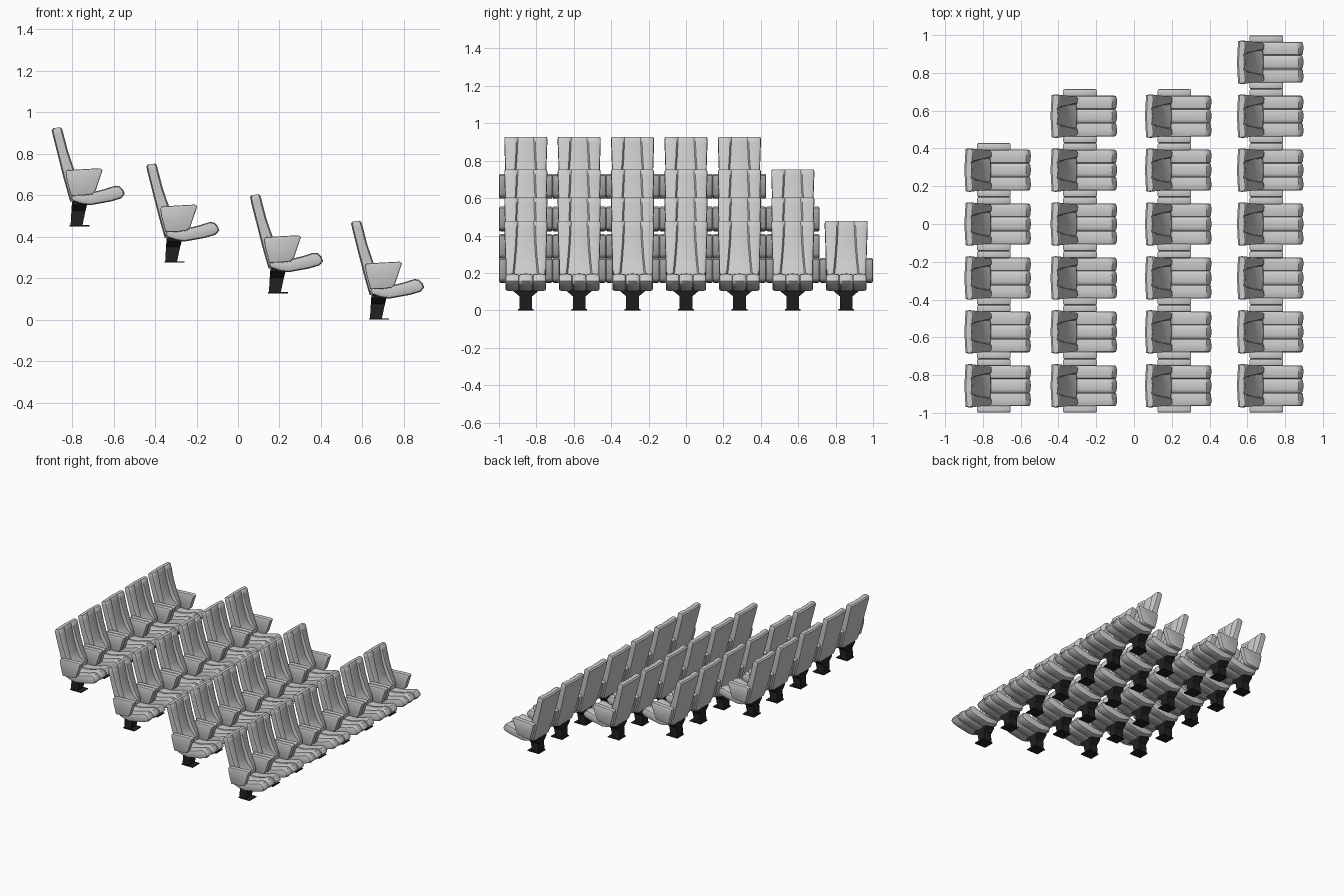
import bpy, bmesh, math
from mathutils import Vector

if "Cube" in bpy.data.objects:
    bpy.data.objects.remove(bpy.data.objects["Cube"])

black = bpy.data.materials.new("black_metal")
black.diffuse_color = (0.015, 0.015, 0.015, 1)
black.use_nodes = True
black.node_tree.nodes["Principled BSDF"].inputs["Base Color"].default_value = black.diffuse_color


def loft(name, rings, mat=None, angle=40):
    """Skin closed rings of equal length, cap both ends, return a mesh."""
    bm = bmesh.new()
    loops = [[bm.verts.new(p) for p in r] for r in rings]
    n = len(loops[0])
    for a, b in zip(loops, loops[1:]):
        for i in range(n):
            j = (i + 1) % n
            bm.faces.new((a[i], a[j], b[j], b[i]))
    bm.faces.new(loops[0])
    bm.faces.new(loops[-1])
    bmesh.ops.recalc_face_normals(bm, faces=bm.faces)
    for f in bm.faces:
        f.smooth = True
    for e in bm.edges:
        if len(e.link_faces) == 2 and e.calc_face_angle(0) > math.radians(angle):
            e.smooth = False
    me = bpy.data.meshes.new(name)
    bm.to_mesh(me)
    bm.free()
    if mat:
        me.materials.append(mat)
    return me


def inset(profile, d):
    """Offset a clockwise (x, z) outline inward by d."""
    out, n = [], len(profile)
    for i in range(n):
        a, p, b = (Vector(profile[k % n]) for k in (i - 1, i, i + 1))
        u, v = (p - a).normalized(), (b - p).normalized()
        nrm = Vector((u.y + v.y, -u.x - v.x)).normalized()
        out.append(p + nrm * d / max(0.6, nrm.dot(Vector((u.y, -u.x)))))
    return out


def slab(name, profile, steps):
    """Sweep a side outline across y with a varying inset."""
    return loft(name, [[(p.x, y, p.y) for p in inset(profile, d)] for y, d in steps])


# seat cushion: three rounded channels running over the front edge
cushion_side = [(0.635, 0.135), (0.65, 0.165), (0.69, 0.163), (0.74, 0.165), (0.80, 0.18),
                (0.85, 0.196), (0.872, 0.194), (0.89, 0.175), (0.897, 0.156), (0.88, 0.135),
                (0.83, 0.12), (0.73, 0.102), (0.69, 0.107), (0.65, 0.12)]
half = [(-0.108, 0.012), (-0.105, 0.005), (-0.092, 0.001), (-0.072, 0), (-0.05, 0.002),
        (-0.04, 0.004), (-0.036, 0.009), (-0.032, 0.004), (-0.018, 0.001)]
cushion = slab("cushion", cushion_side,
               half + [(0, 0)] + [(-y, d) for y, d in reversed(half)])

# armrest side panel
arm_side = [(0.638, 0.147), (0.617, 0.225), (0.612, 0.262), (0.622, 0.271), (0.70, 0.276),
            (0.778, 0.28), (0.79, 0.272), (0.786, 0.258), (0.757, 0.172), (0.742, 0.155),
            (0.70, 0.149)]
arm_steps = [(0.104, 0.007), (0.107, 0.002), (0.113, 0), (0.134, 0), (0.14, 0.002), (0.1425, 0.007)]
arms = [slab("armrest", arm_side, [(s * y, d) for y, d in arm_steps]) for s in (-1, 1)]

# backrest: z, back x, bolster front x, centre front x, half width, centre half width
levels = [(0.12, 0.634, 0.655, 0.655, 0.094, 0.060),
          (0.155, 0.624, 0.685, 0.685, 0.100, 0.062),
          (0.19, 0.614, 0.690, 0.683, 0.104, 0.062),
          (0.23, 0.603, 0.672, 0.645, 0.107, 0.058),
          (0.27, 0.593, 0.655, 0.628, 0.109, 0.054),
          (0.36, 0.570, 0.624, 0.606, 0.112, 0.047),
          (0.44, 0.550, 0.602, 0.592, 0.115, 0.043),
          (0.464, 0.545, 0.596, 0.588, 0.115, 0.042),
          (0.474, 0.553, 0.588, 0.582, 0.112, 0.041)]
back_rings = []
for z, xb, xf, xc, w, c in levels:
    m = (xf + xb) / 2
    side = [(xb + 0.006, w * 0.97), (m, w), (xf - 0.007, w * 0.98), (xf, w * 0.88),
            (xf - 0.003, c + 0.008), (xc - 0.003, c), (xc, c * 0.7)]
    ring = [(xb, 0)] + side + [(xc + 0.002, 0)] + [(x, -y) for x, y in reversed(side)]
    # the upper edge leans with the backrest
    back_rings.append([(x, y, z + (0.1 * (x - xb) if z > 0.43 else 0)) for x, y in ring])
backrest = loft("backrest", back_rings)


def box_rings(levels):
    return [[(a, -h, z), (b, -h, z), (b, h, z), (a, h, z)] for z, a, b, h in levels]


# flared pedestal and floor plate
pedestal = loft("pedestal", box_rings([(0.004, 0.636, 0.693, 0.034), (0.075, 0.640, 0.708, 0.034),
                                       (0.105, 0.642, 0.716, 0.070), (0.135, 0.645, 0.722, 0.070)]),
                black, 20)
plate = loft("floor_plate", box_rings([(0, 0.632, 0.728, 0.042), (0.006, 0.632, 0.728, 0.042)]), black)

parts = [("cushion", cushion), ("armrest_left", arms[0]), ("armrest_right", arms[1]),
         ("backrest", backrest), ("pedestal", pedestal), ("floor_plate", plate)]

# four stepped rows: x shift, z shift, number of seats
rows = [(0, 0, 7), (-0.487, 0.127, 6), (-0.987, 0.275, 6), (-1.443, 0.45, 5)]
for r, (dx, dz, count) in enumerate(rows, 1):
    for s in range(count):
        for label, me in parts:
            ob = bpy.data.objects.new(f"{label}_row{r}_seat{s + 1}", me)
            ob.location = (dx, -0.8565 + 0.2855 * s, dz)
            bpy.context.collection.objects.link(ob)
